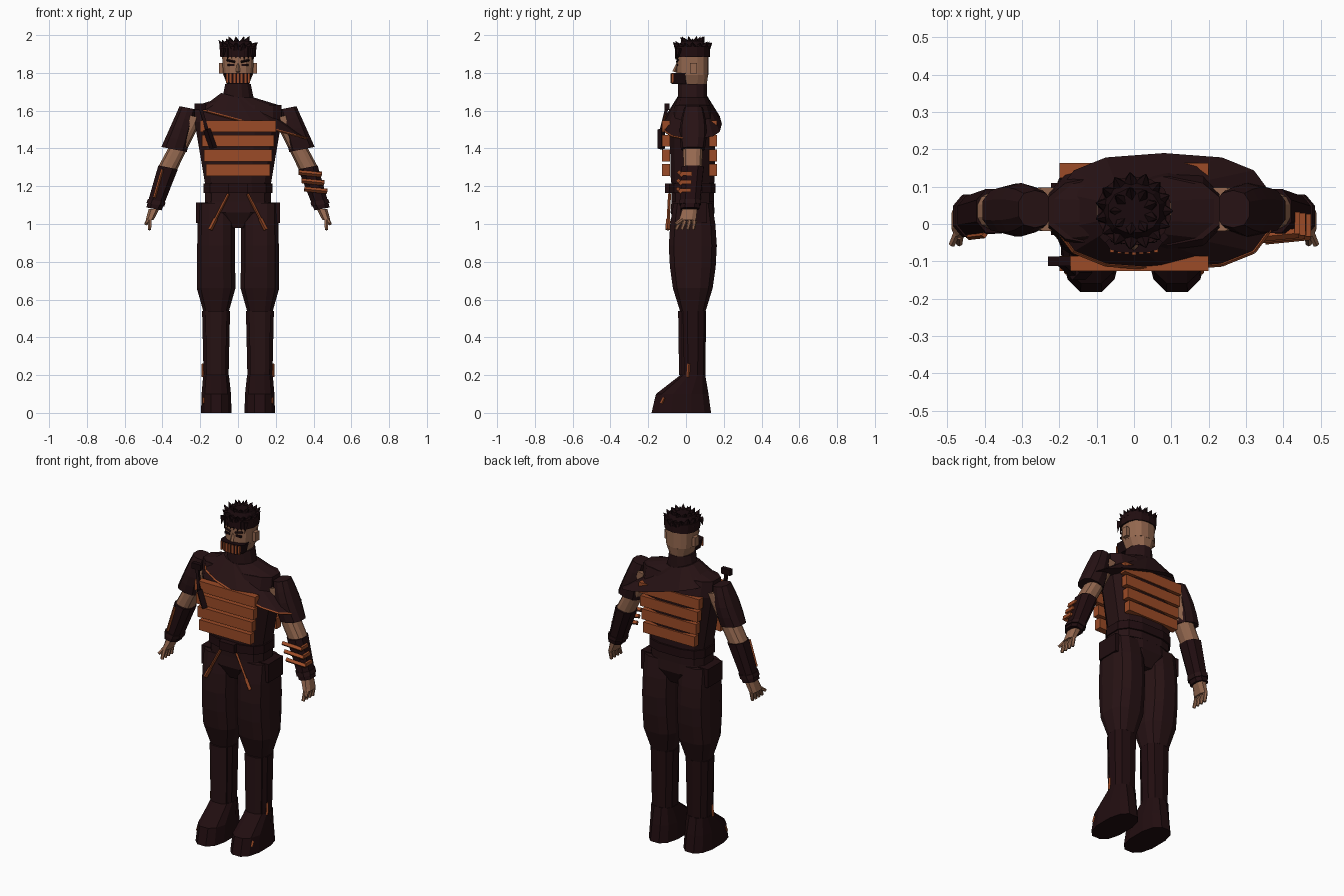
import bpy, bmesh, math, random
from mathutils import Vector

if "Cube" in bpy.data.objects:
    bpy.data.objects.remove(bpy.data.objects["Cube"])
random.seed(4)


def material(name, red, green, blue):
    mat = bpy.data.materials.new(name)
    mat.use_nodes = True
    colour = (red, green, blue, 1)
    mat.diffuse_color = colour
    mat.node_tree.nodes["Principled BSDF"].inputs["Base Color"].default_value = colour
    return mat


cloth = material("dark maroon cloth", .02, .006, .007)
leather = material("dark leather", .015, .004, .005)
hair = material("black brown hair", .01, .003, .004)
skin = material("tan skin", .3, .14, .08)
rust = material("rust plate", .33, .07, .02)


def finish(name, mesh_builder, mat):
    bmesh.ops.recalc_face_normals(mesh_builder, faces=mesh_builder.faces)
    mesh = bpy.data.meshes.new(name)
    mesh_builder.to_mesh(mesh)
    mesh_builder.free()
    mesh.materials.append(mat)
    obj = bpy.data.objects.new(name, mesh)
    bpy.context.collection.objects.link(obj)
    return obj


def section(centre, width, depth, tilt, sides, power):
    """Rounded horizontal outline; width and depth are measured from the centre."""
    points = []
    for i in range(sides):
        angle = math.tau * (i + .5) / sides
        c, s = math.cos(angle), math.sin(angle)
        across = width * math.copysign(abs(c) ** power, c)
        along = depth * math.copysign(abs(s) ** power, s)
        points.append(centre + Vector((across, along, tilt * across)))
    return points


def limb(name, mat, start, end, width, depth, bulge=0, tilt=0, sides=12, power=.8):
    """Tapered body between two points, optionally swelling front and back."""
    builder = bmesh.new()
    start, end = Vector(start), Vector(end)
    steps = 4 if bulge else 1
    rings = []
    for step in range(steps + 1):
        t = step / steps
        wide = width[0] + (width[-1] - width[0]) * t
        deep = depth[0] + (depth[-1] - depth[0]) * t + bulge * math.sin(math.pi * t)
        outline = section(start.lerp(end, t), wide, deep, tilt, sides, power)
        rings.append([builder.verts.new(point) for point in outline])
    for low, high in zip(rings, rings[1:]):
        for i in range(sides):
            builder.faces.new((low[i - 1], low[i], high[i], high[i - 1]))
    builder.faces.new(rings[0])
    builder.faces.new(rings[-1])
    return finish(name, builder, mat)


def box(name, mat, centre, size):
    builder = bmesh.new()
    bmesh.ops.create_cube(builder, size=1)
    bmesh.ops.scale(builder, vec=size, verts=builder.verts)
    bmesh.ops.translate(builder, vec=centre, verts=builder.verts)
    return finish(name, builder, mat)


def bar(name, mat, start, end, radius, tip=None, sides=4):
    """Straight rod, or a spike when the tip radius is smaller."""
    start, end = Vector(start), Vector(end)
    builder = bmesh.new()
    bmesh.ops.create_cone(builder, cap_ends=True, segments=sides, radius1=radius,
                          radius2=radius if tip is None else tip, depth=(end - start).length)
    obj = finish(name, builder, mat)
    obj.location = (start + end) / 2
    obj.rotation_mode = 'QUATERNION'
    obj.rotation_quaternion = (end - start).to_track_quat('Z', 'Y')
    return obj


def axis(height):
    """Point on the body's central axis."""
    return Vector((0, .035, height))


# Torso, from hips to collar
waist, ribs, chest, yoke, throat = (axis(z) for z in (1.12, 1.22, 1.54, 1.63, 1.67))
limb("hips", cloth, axis(.98), axis(1.06), width=(.07, .19), depth=(.08, .12))
limb("lower_waist", cloth, axis(1.06), waist, width=(.19, .18), depth=(.12, .115))
limb("waist", cloth, waist, ribs, width=(.18,), depth=(.115,), power=.7)
limb("chest", cloth, ribs, chest, width=(.18, .235), depth=(.118, .125), power=.7)
limb("yoke", cloth, chest, yoke, width=(.235,), depth=(.125, .095), power=.7)
limb("shoulder_slope", cloth, yoke, throat, width=(.22, .085), depth=(.095, .08))
limb("collar", cloth, throat, axis(1.74), width=(.085, .07), depth=(.08,), power=1)
limb("belt", leather, axis(1.165), axis(1.215), width=(.188,), depth=(.125,), power=.7)
box("buckle", leather, (0, -.095, 1.19), (.1, .03, .05))

# Horizontal plates on chest and back
for row in range(4):
    height = chest.z - .023 - .077 * row
    size = (.4 - .02 * row, .04, .062)
    box(f"chest_plate_{row}", rust, (0, -.106, height), size)
    box(f"back_plate_{row}", rust, (0, .143, height), size)

# Slanted shoulder mantle with a rust hem across the front
hem_centre = Vector((.08, .035, 1.53))
hem_size = dict(tilt=-.27, sides=14, power=.75)
limb("shoulder_mantle", cloth, throat, hem_centre, width=(.09, .29), depth=(.08, .155), **hem_size)
hem = section(hem_centre, .29, .155, **hem_size)
front_hem = [point for point in hem if point.y < 0]
for i, (start, end) in enumerate(zip(front_hem, front_hem[1:])):
    bar(f"mantle_hem_{i}", rust, start, end, radius=.006)

# Knife sheathed on the right of the chest
knife_top, knife_middle, knife_tip = (Vector(p) for p in ((-.2, -.1, 1.62), (-.165, -.13, 1.5), (-.13, -.13, 1.4)))
bar("knife_sheath", hair, knife_middle, knife_tip, radius=.02)
bar("knife_grip", hair, knife_top, knife_middle, radius=.012)
box("knife_pommel", hair, knife_top, (.06, .025, .035))


def build_arm(label, side):
    shoulder = Vector((side * .265, .04, 1.615))
    elbow = Vector((side * .37, .035, 1.3))
    wrist = Vector((side * .445, .02, 1.08))
    knuckles = Vector((side * .468, .008, 1.02))
    lean = side * .2
    limb(f"{label}_upper_arm", skin, (side * .23, .04, 1.57), elbow, width=(.045, .05), depth=(.06, .05), tilt=lean)
    limb(f"{label}_sleeve", cloth, shoulder, shoulder.lerp(elbow, .7), width=(.046, .07), depth=(.05, .063),
         bulge=.015, tilt=lean, sides=10)
    limb(f"{label}_bracer", leather, elbow, wrist, width=(.055, .043), depth=(.063, .053), tilt=lean, sides=8)
    limb(f"{label}_bracer_cuff", cloth, elbow.lerp(wrist, .8), elbow.lerp(wrist, .9), width=(.05,), depth=(.06,),
         tilt=lean, sides=8)
    limb(f"{label}_palm", skin, wrist, knuckles, width=(.03, .022), depth=(.042, .048), sides=8)
    for finger in range(4):
        spread = Vector((0, .025 * (finger - 1.5), 0))
        reach = Vector((0, -.015, -.05))
        bar(f"{label}_finger_{finger}", skin, knuckles + spread, knuckles + spread * 1.2 + reach,
            radius=.013, tip=.009, sides=6)
    bar(f"{label}_thumb", skin, wrist.lerp(knuckles, .5), (side * .488, -.055, 1), radius=.014, tip=.009, sides=6)
    return elbow, wrist


def build_leg(label, side):
    hip, thigh, knee, shin, ankle = (Vector((side * .116, .036, z)) for z in (1.11, .66, .54, .4, .2))
    heel, instep = Vector((side * .115, -.025, 0)), Vector((side * .115, -.02, .1))
    limb(f"{label}_thigh", cloth, hip, thigh, width=(.1, .105), depth=(.105, .108), bulge=.024, power=.75)
    limb(f"{label}_trouser_cuff", cloth, thigh, knee, width=(.105, .07), depth=(.108, .07), power=.75)
    box(f"{label}_pocket", leather, (side * .19, .04, 1.06), (.064, .14, .11))
    limb(f"{label}_boot_shaft", leather, knee, ankle, width=(.077, .069), depth=(.071, .066), sides=10)
    shin_offset = Vector((0, -.04, 0))
    limb(f"{label}_shin_guard", cloth, knee + shin_offset, ankle + shin_offset, width=(.06, .055),
         depth=(.04, .035), sides=8)
    limb(f"{label}_sole", leather, heel, instep, width=(.083, .08), depth=(.162, .143))
    limb(f"{label}_instep", leather, instep, ankle, width=(.08, .07), depth=(.143, .068))
    bar(f"{label}_boot_trim", rust, (side * .185, .01, .19), (side * .185, .015, .26), radius=.008)
    bar(f"{label}_toe_trim", rust, (side * .18, -.13, .05), (side * .18, -.115, .08), radius=.008)
    # Strap hanging from the belt over the trousers
    strap_top, strap_end = Vector((side * .05, -.087, 1.16)), Vector((side * .148, -.097, .97))
    bar(f"{label}_hip_strap", rust, strap_top, strap_end, radius=.008)
    bar(f"{label}_strap_tab", rust, strap_top.lerp(strap_end, .7), strap_end, radius=.012)


def build_face(label, side):
    box(f"{label}_ear", skin, (side * .09, .04, 1.825), (.022, .035, .055))
    box(f"{label}_eye", hair, (side * .037, -.047, 1.842), (.036, .009, .012))
    bar(f"{label}_brow", hair, (side * .015, -.049, 1.858), (side * .06, -.042, 1.868), radius=.006)


for label, side in (("right", -1), ("left", 1)):
    elbow, wrist = build_arm(label, side)
    build_leg(label, side)
    build_face(label, side)

# Stripes across the left forearm, thin trim down the right
for stripe in range(3):
    middle = elbow.lerp(wrist, .15 + .2 * stripe)
    half = Vector((.06, .006, -.006))
    front = middle - axis(0) * 1.8
    bar(f"left_forearm_stripe_{stripe}", rust, front - half, front + half, radius=.013)
    box(f"left_forearm_wrap_{stripe}", rust, middle + Vector((.056, -.03, 0)), (.014, .06, .02))
bar("right_forearm_trim", rust, (-.4, -.03, 1.29), (-.443, -.035, 1.14), radius=.008)

# Head with a striped half mask
chin, cheek, brow, crown = (axis(z) for z in (1.73, 1.79, 1.92, 1.97))
limb("jaw", skin, chin, cheek, width=(.055, .08), depth=(.075, .085))
limb("skull", skin, cheek, brow, width=(.08, .088), depth=(.085,), sides=14)
bar("nose", skin, (0, -.045, 1.85), (0, -.06, 1.805), radius=.006, tip=.012)
mask_front = Vector((0, -.078, 1.772))
limb("mask", hair, (0, -.028, 1.742), (0, -.028, 1.8), width=(.062, .078), depth=(.05,), power=.6)
for stripe in range(-3, 4):
    inset = Vector((.0195 * stripe, .002 * abs(stripe), 0))
    box(f"mask_stripe_{stripe}", rust, mask_front + inset, (.011, .009, .05))

# Headband, hair cap, spikes and fringe
limb("headband", leather, axis(1.885), axis(1.94), width=(.096, .1), depth=(.092,), sides=14, power=.9)
limb("hair_cap", hair, brow, crown, width=(.1, .07), depth=(.09, .06), power=.9)
for ring, (count, root, reach, height) in enumerate(((15, .075, .105, 1.97), (9, .04, .065, 1.99))):
    for i in range(count):
        angle = math.tau * (i + ring / 2) / count
        outward = Vector((math.cos(angle), math.sin(angle), 0))
        tip = axis(height + random.uniform(-.012, .008)) + outward * reach
        bar(f"hair_spike_{ring}_{i}", hair, axis(height - .04) + outward * root, tip, radius=.025, tip=0, sides=5)
for lock in range(8):
    x = .022 * (lock - 3.5)
    tip = Vector((x, -.06 + abs(x) / 6, random.uniform(1.863, 1.883)))
    bar(f"fringe_{lock}", hair, (x, -.035, 1.93), tip, radius=.016, tip=0)
